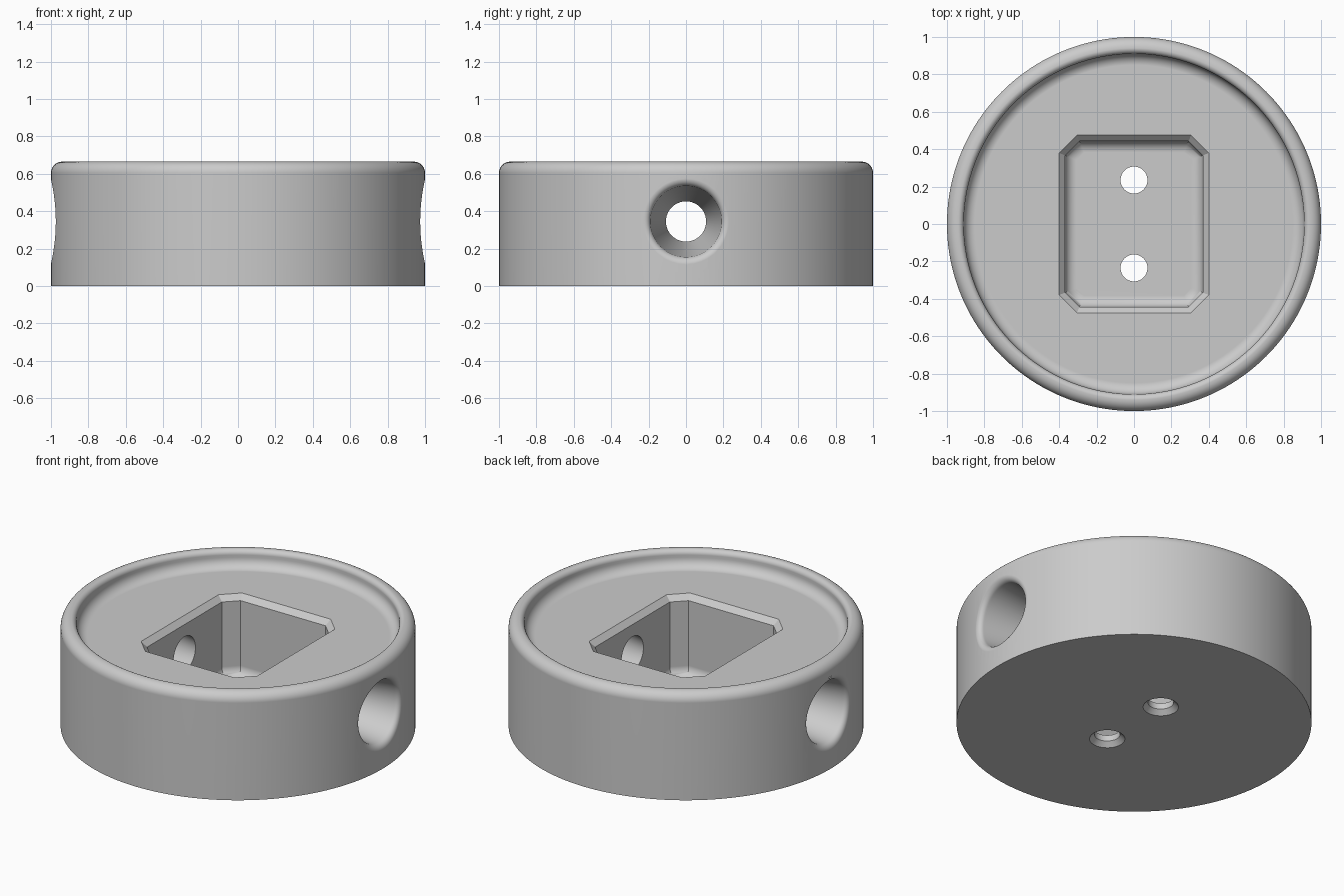
import bpy, bmesh
from math import sin, cos, pi, sqrt
from mathutils import Vector

if "Cube" in bpy.data.objects:
    bpy.data.objects.remove(bpy.data.objects["Cube"], do_unlink=True)

grey = bpy.data.materials.new("plain grey")
grey.use_nodes = True
colour = (0.6, 0.6, 0.6, 1)
grey.diffuse_color = colour
grey.node_tree.nodes["Principled BSDF"].inputs["Base Color"].default_value = colour


def loft(name, rings):
    """Closed solid through a stack of equal-length rings."""
    bm = bmesh.new()
    loops = [[bm.verts.new(p) for p in ring] for ring in rings]
    n = len(loops[0])
    for low, high in zip(loops, loops[1:]):
        for i in range(n):
            j = (i + 1) % n
            bm.faces.new((low[i], low[j], high[j], high[i]))
    bm.faces.new(loops[0])
    bm.faces.new(loops[-1])
    bmesh.ops.recalc_face_normals(bm, faces=bm.faces)
    mesh = bpy.data.meshes.new(name)
    bm.to_mesh(mesh)
    bm.free()
    mesh.materials.append(grey)
    obj = bpy.data.objects.new(name, mesh)
    bpy.context.collection.objects.link(obj)
    return obj


def circle(r, z, n, x=0, y=0):
    return [(x + r * cos(2 * pi * i / n), y + r * sin(2 * pi * i / n), z) for i in range(n)]


def arc(cx, cz, r, start, end, steps=8):
    """Profile points on an arc, angles in quarter turns."""
    angles = [(start + (end - start) * i / steps) * pi / 2 for i in range(steps + 1)]
    return [(cx + r * cos(a), cz + r * sin(a)) for a in angles]


def octagon(inset, z):
    """Chamfered rectangle, shrunk evenly by inset."""
    a, b = 0.4 - inset, 0.475 - inset
    c = 0.095 - inset * (2 - sqrt(2))
    quarter = [(a, b - c), (a - c, b)]
    pts = quarter + [(-x, y) for x, y in reversed(quarter)]
    pts += [(-x, -y) for x, y in pts]
    return [(x, y, z) for x, y in pts]


# Round body with a rolled rim and a filleted shallow dish
floor = 0.56
profile = [(1, 0)] + arc(0.94, 0.605, 0.06, 0, 1) + arc(0.94, 0.635, 0.03, 1, 2)[1:]
profile += arc(0.85, floor + 0.06, 0.06, 0, -1)
body = loft("round_base", [circle(r, z, 160) for r, z in profile])
cutters = []

# Deep pocket with a chamfered mouth and a filleted floor
wall, fillet, pocket_z = 0.032, 0.06, 0.065
rings = [octagon(-0.04, floor + 0.04), octagon(wall, floor - wall)]
rings += [octagon(wall + fillet - d, z)
          for d, z in arc(0, pocket_z + fillet, fillet, 0, -1)]
cutters.append(loft("pocket_cutter", rings))

# Countersunk screw holes through the floor
for y in (-0.235, 0.235):
    steps = [(0.11, -0.01), (0.072, 0.028), (0.072, 0.2)]
    cutters.append(loft("screw_hole_cutter", [circle(r, z, 48, 0, y) for r, z in steps]))

# Tapered side holes whose rounded mouths follow the curved wall
hole_z, mouth, round_r = 0.345, 0.19, 0.04


def mouth_ring(r, depth, side):
    ring = []
    for y, z, _ in circle(r, 0, 64):
        ring.append((side * (sqrt(1 - y * y) - depth), y, hole_z + z))
    return ring


for side in (-1, 1):
    rings = [[(side * 0.25, y, hole_z + z) for y, z, _ in circle(0.105, 0, 64)],
             [(side * 0.365, y, hole_z + z) for y, z, _ in circle(0.107, 0, 64)]]
    for r, depth in arc(mouth + round_r, round_r, round_r, -2, -1):
        rings.append(mouth_ring(r, depth, side))
    rings.append(mouth_ring(mouth + round_r + 0.01, -0.004, side))
    rings.append([(side * 1.1, y, hole_z + z) for y, z, _ in circle(0.25, 0, 64)])
    cutters.append(loft("side_hole_cutter", rings))

bpy.context.view_layer.objects.active = body
body.select_set(True)
for cutter in cutters:
    cutter.hide_render = True
    cut = body.modifiers.new("cut", "BOOLEAN")
    cut.operation, cut.solver, cut.object = "DIFFERENCE", "EXACT", cutter
    bpy.ops.object.modifier_apply(modifier=cut.name)
    bpy.data.objects.remove(cutter, do_unlink=True)

# Smooth rounds with crisp edges and flat floors
bpy.ops.object.select_all(action="DESELECT")
body.select_set(True)
bpy.ops.object.shade_smooth_by_angle(angle=pi / 6)
normals = body.modifiers.new("flat_floors", "WEIGHTED_NORMAL")
normals.keep_sharp = True
